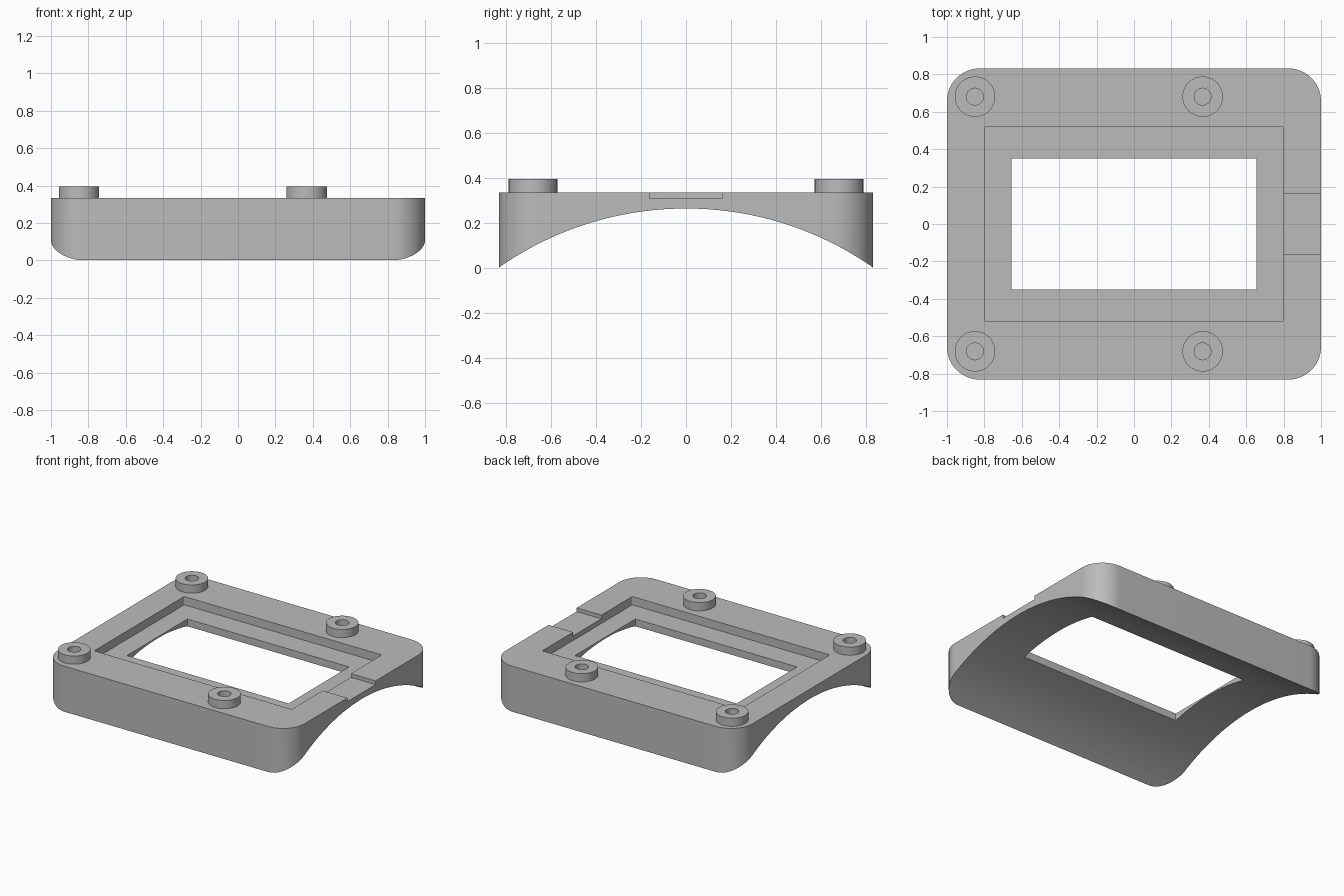
import bpy, bmesh, math
from mathutils import Matrix, Vector

old = bpy.data.objects.get("Cube")
if old:
    bpy.data.objects.remove(old, do_unlink=True)

grey = bpy.data.materials.new("light grey")
grey.use_nodes = True
grey.diffuse_color = (0.5, 0.5, 0.5, 1)
grey.node_tree.nodes["Principled BSDF"].inputs["Base Color"].default_value = (0.5, 0.5, 0.5, 1)

TOP, FLOOR, NOTCH, BOSS_TOP = 0.335, 0.274, 0.308, 0.395
HALF_X, HALF_Y = 1.0, 0.832
ARCH_PEAK, ARCH_R = 0.264, 1.452


def make_object(name, bm):
    bmesh.ops.recalc_face_normals(bm, faces=bm.faces)
    mesh = bpy.data.meshes.new(name)
    bm.to_mesh(mesh)
    bm.free()
    mesh.materials.append(grey)
    obj = bpy.data.objects.new(name, mesh)
    bpy.context.collection.objects.link(obj)
    return obj


def prism(name, points, depth):
    """Extrude a closed outline along the depth vector."""
    bm = bmesh.new()
    face = bm.faces.new([bm.verts.new(p) for p in points])
    new = bmesh.ops.extrude_face_region(bm, geom=[face])["geom"]
    bmesh.ops.translate(bm, vec=depth, verts=[g for g in new if isinstance(g, bmesh.types.BMVert)])
    return make_object(name, bm)


def rounded_block(name, x0, x1, y0, y1, z0, z1, r=0.0, steps=16):
    corners = [(x1, y1, -1, -1), (x0, y1, 1, -1), (x0, y0, 1, 1), (x1, y0, -1, 1)]
    pts = []
    for i, (x, y, sx, sy) in enumerate(corners):
        for k in range(steps + 1 if r else 1):
            a = math.pi / 2 * (i + k / steps)
            pts.append((x + sx * r + r * math.cos(a), y + sy * r + r * math.sin(a), z0))
    return prism(name, pts, (0, 0, z1 - z0))


def smooth(obj):
    bpy.ops.object.select_all(action='DESELECT')
    obj.select_set(True)
    bpy.context.view_layer.objects.active = obj
    bpy.ops.object.shade_smooth_by_angle(angle=math.radians(30))


# Frame plate with rounded vertical corners
frame = rounded_block("frame", -HALF_X, HALF_X, -HALF_Y, HALF_Y, 0, TOP, 0.175)

# Cutters: arched underside, screen recess, window and cable notch
segments = 192
circle = [(-1.5, ARCH_R * math.sin(t), ARCH_PEAK - ARCH_R + ARCH_R * math.cos(t))
          for t in (2 * math.pi * i / segments for i in range(segments))]
cutters = [
    prism("arch_cutter", circle, (3, 0, 0)),
    rounded_block("recess_cutter", -0.8, 0.8, -0.521, 0.521, FLOOR, 0.6, 0.01, 4),
    rounded_block("window_cutter", -0.655, 0.655, -0.35, 0.35, -0.3, 0.7),
    rounded_block("notch_cutter", 0.7, 1.2, -0.163, 0.163, NOTCH, 0.65),
]
bpy.context.view_layer.objects.active = frame
for cutter in cutters:
    cutter.hide_render = True
    mod = frame.modifiers.new(cutter.name, 'BOOLEAN')
    mod.operation, mod.solver, mod.object = 'DIFFERENCE', 'EXACT', cutter
    bpy.ops.object.modifier_apply(modifier=mod.name)
    bpy.data.objects.remove(cutter, do_unlink=True)
smooth(frame)

# Four hollow mounting bosses
for end, x in (("right", -0.85), ("left", 0.367)):
    for side, y in (("front", -0.681), ("back", 0.681)):
        bm = bmesh.new()
        profile = [(0.045, TOP - 0.005), (0.045, BOSS_TOP), (0.108, BOSS_TOP), (0.108, TOP - 0.005)]
        verts = [bm.verts.new((r, 0, z)) for r, z in profile]
        edges = [bm.edges.new((verts[i], verts[(i + 1) % 4])) for i in range(4)]
        bmesh.ops.spin(bm, geom=verts + edges, axis=(0, 0, 1), cent=(0, 0, 0),
                       angle=2 * math.pi, steps=48, use_merge=True)
        bmesh.ops.remove_doubles(bm, verts=bm.verts, dist=0.0001)
        bmesh.ops.translate(bm, vec=(x, y, 0), verts=bm.verts)
        smooth(make_object(f"boss_{side}_{end}", bm))
